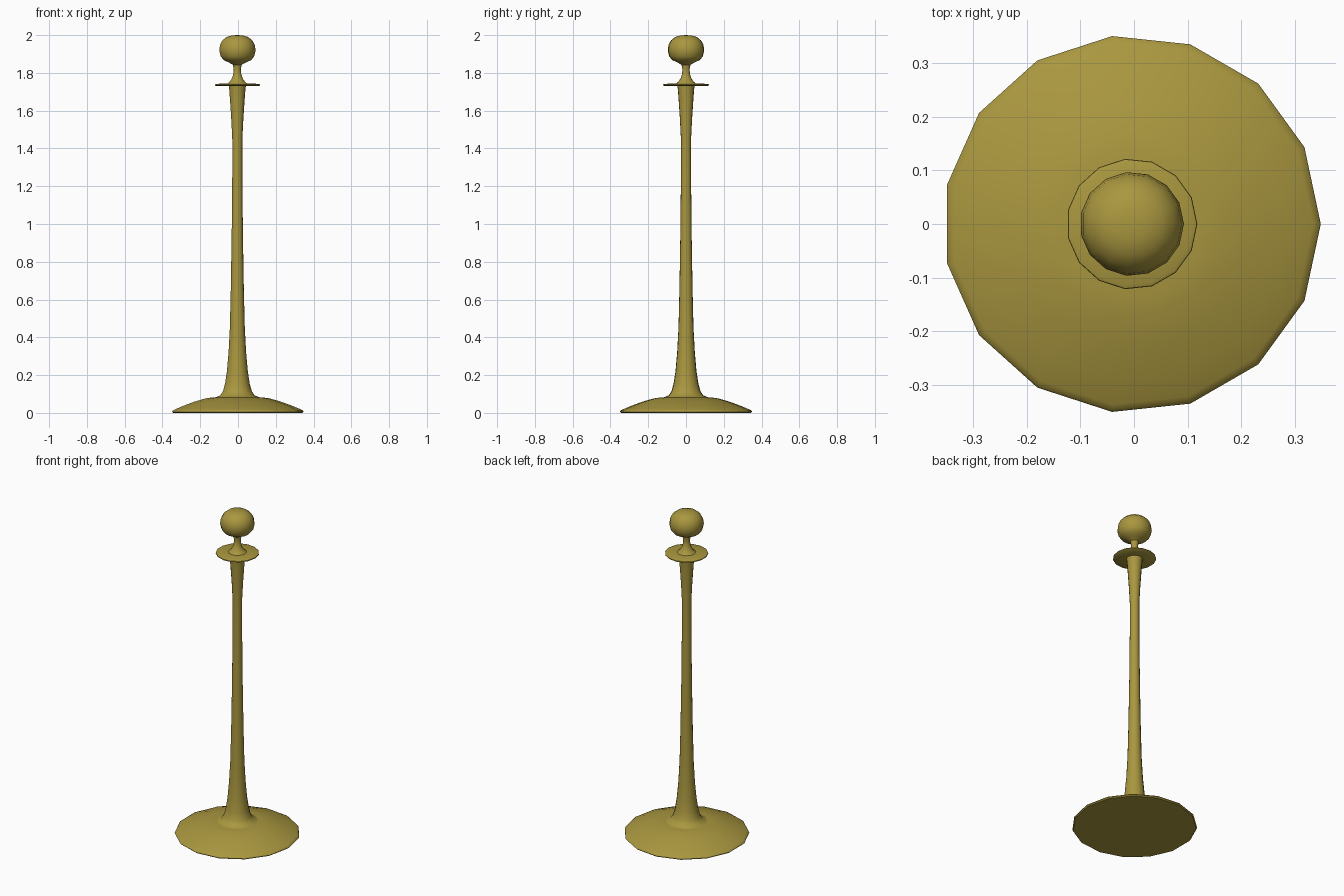
import bpy, bmesh, math

SIDES = 15
CX = -0.004  # odd side count: shift the axis so the bounds are centred

brass = bpy.data.materials.new("brass")
brass.diffuse_color = (0.40, 0.31, 0.05, 1)


def lathe(name, profile):
    """Turn a (radius, height) profile around the vertical axis."""
    bm = bmesh.new()
    rings = []
    for r, z in profile:
        if r == 0:
            rings.append([bm.verts.new((CX, 0, z))] * SIDES)
        else:
            rings.append([bm.verts.new((CX + r * math.cos(math.tau * i / SIDES),
                                        r * math.sin(math.tau * i / SIDES), z))
                          for i in range(SIDES)])
    for a, b in zip(rings, rings[1:]):
        for i in range(SIDES):
            j = (i + 1) % SIDES
            bm.faces.new(dict.fromkeys((a[i], a[j], b[j], b[i])))
    me = bpy.data.meshes.new(name)
    bm.to_mesh(me)
    bm.free()
    ob = bpy.data.objects.new(name, me)
    bpy.context.collection.objects.link(ob)
    me.materials.append(brass)
    bpy.ops.object.select_all(action='DESELECT')
    ob.select_set(True)
    bpy.context.view_layer.objects.active = ob
    bpy.ops.object.shade_smooth_by_angle(angle=math.radians(40))
    return ob


# Wide domed foot with a thin rim
lathe("base", [(0, 0), (0.346, 0), (0.352, 0.006), (0.349, 0.012), (0.338, 0.018),
               (0.29, 0.038), (0.23, 0.06), (0.17, 0.077), (0.14, 0.081), (0.115, 0.083)])

# Tapered post flaring at both ends
lathe("post", [(0.115, 0.083), (0.092, 0.093), (0.077, 0.115), (0.066, 0.155),
               (0.056, 0.22), (0.047, 0.32), (0.040, 0.45), (0.035, 0.65),
               (0.030, 0.95), (0.027, 1.25), (0.027, 1.45), (0.032, 1.55),
               (0.038, 1.64), (0.043, 1.71), (0.046, 1.731)])

# Thin collar plate
lathe("collar", [(0.046, 1.731), (0.117, 1.731), (0.122, 1.735), (0.121, 1.739),
                 (0.114, 1.742), (0.052, 1.744)])

# Knob on a pinched neck
lathe("knob", [(0.052, 1.744), (0.042, 1.752), (0.029, 1.77), (0.021, 1.795),
               (0.019, 1.82), (0.024, 1.843), (0.045, 1.855), (0.074, 1.868),
               (0.090, 1.888), (0.097, 1.919), (0.093, 1.948), (0.080, 1.972),
               (0.058, 1.990), (0.030, 1.998), (0, 2.0)])
